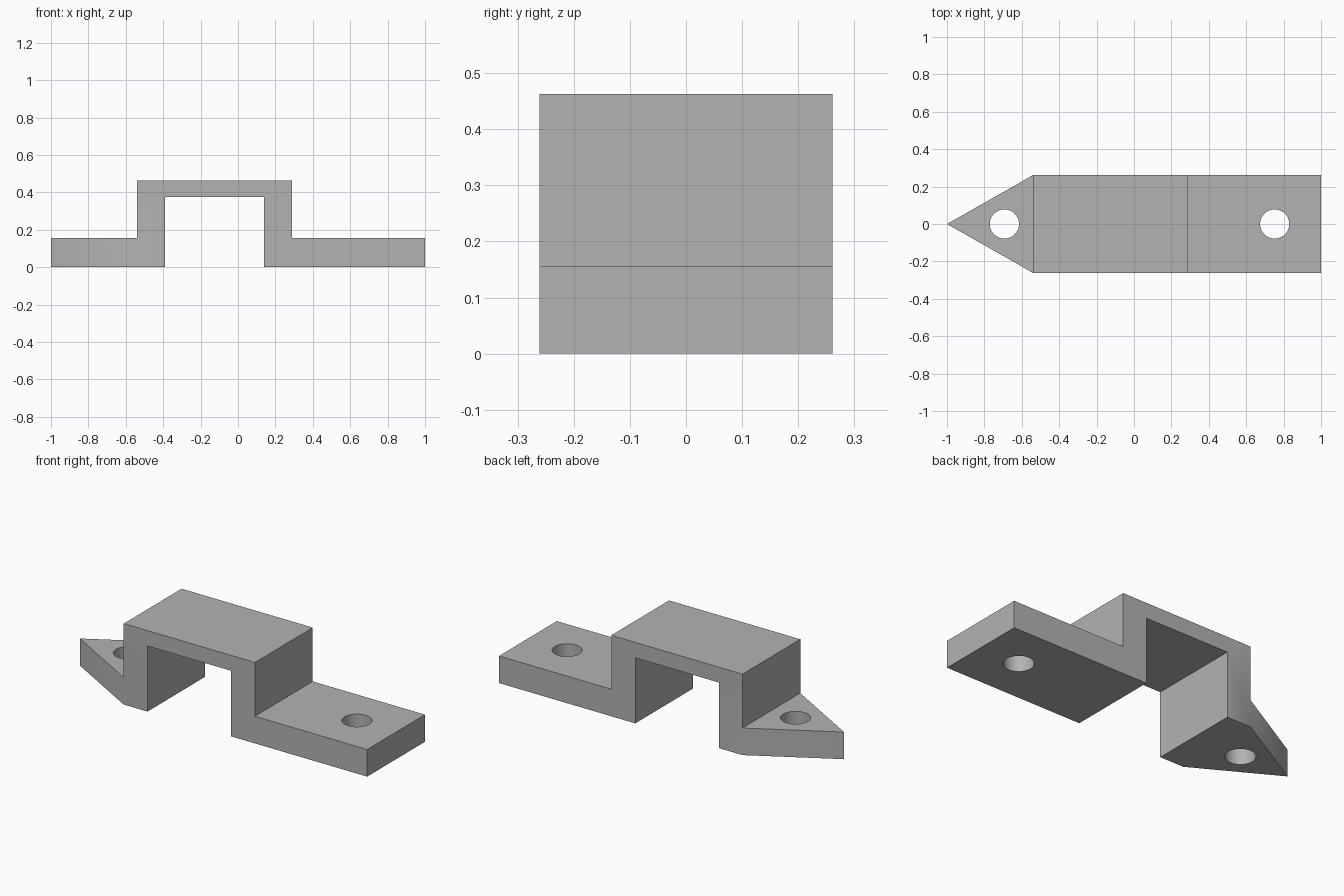
import bpy, bmesh
from mathutils import Vector

cube = bpy.data.objects.get("Cube")
if cube:
    bpy.data.objects.remove(cube, do_unlink=True)

HALF_WIDTH = 0.261
FLANGE_TOP = 0.155
SHOULDER_X = -0.54

grey = bpy.data.materials.new("plain grey")
grey.use_nodes = True
colour = (0.45, 0.45, 0.45, 1)
grey.diffuse_color = colour
grey.node_tree.nodes["Principled BSDF"].inputs["Base Color"].default_value = colour

# Stepped side profile, extruded across the width
profile = [(-1, 0), (-0.39, 0), (-0.39, 0.375), (0.138, 0.375), (0.138, 0), (1, 0),
           (1, FLANGE_TOP), (0.29, FLANGE_TOP), (0.29, 0.463),
           (SHOULDER_X, 0.463), (SHOULDER_X, FLANGE_TOP), (-1, FLANGE_TOP)]
bm = bmesh.new()
side = bm.faces.new([bm.verts.new((x, -HALF_WIDTH, z)) for x, z in profile])
extruded = bmesh.ops.extrude_face_region(bm, geom=[side])
bmesh.ops.translate(bm, vec=(0, 2 * HALF_WIDTH, 0),
                    verts=[v for v in extruded["geom"] if isinstance(v, bmesh.types.BMVert)])

# Trim the flange on the model's right to a point
for s in (-1, 1):
    bmesh.ops.bisect_plane(bm, geom=bm.verts[:] + bm.edges[:] + bm.faces[:], dist=1e-5,
                           plane_co=(-1, 0, 0),
                           plane_no=Vector((-HALF_WIDTH, s * (SHOULDER_X + 1), 0)),
                           clear_outer=True)
    bmesh.ops.holes_fill(bm, edges=[e for e in bm.edges if e.is_boundary])
bmesh.ops.remove_doubles(bm, verts=bm.verts, dist=1e-4)
bmesh.ops.recalc_face_normals(bm, faces=bm.faces)

mesh = bpy.data.meshes.new("bracket")
bm.to_mesh(mesh)
bm.free()
mesh.materials.append(grey)
bracket = bpy.data.objects.new("bracket", mesh)
bpy.context.collection.objects.link(bracket)

# Bolt holes through both flanges
for name, x in (("tip_hole_cutter", -0.693), ("end_hole_cutter", 0.752)):
    bpy.ops.mesh.primitive_cylinder_add(vertices=48, radius=0.078, depth=0.3,
                                        location=(x, 0, FLANGE_TOP / 2))
    cutter = bpy.context.object
    cutter.name = name
    cutter.hide_render = True
    cutter.data.materials.append(grey)
    bpy.context.view_layer.objects.active = bracket
    hole = bracket.modifiers.new(name, "BOOLEAN")
    hole.operation = "DIFFERENCE"
    hole.solver = "EXACT"
    hole.object = cutter
    bpy.ops.object.modifier_apply(modifier=hole.name)
    bpy.data.objects.remove(cutter, do_unlink=True)

# Smooth hole walls, crisp edges elsewhere
bpy.ops.object.select_all(action="DESELECT")
bracket.select_set(True)
bpy.context.view_layer.objects.active = bracket
bpy.ops.object.shade_smooth_by_angle(angle=0.52)
